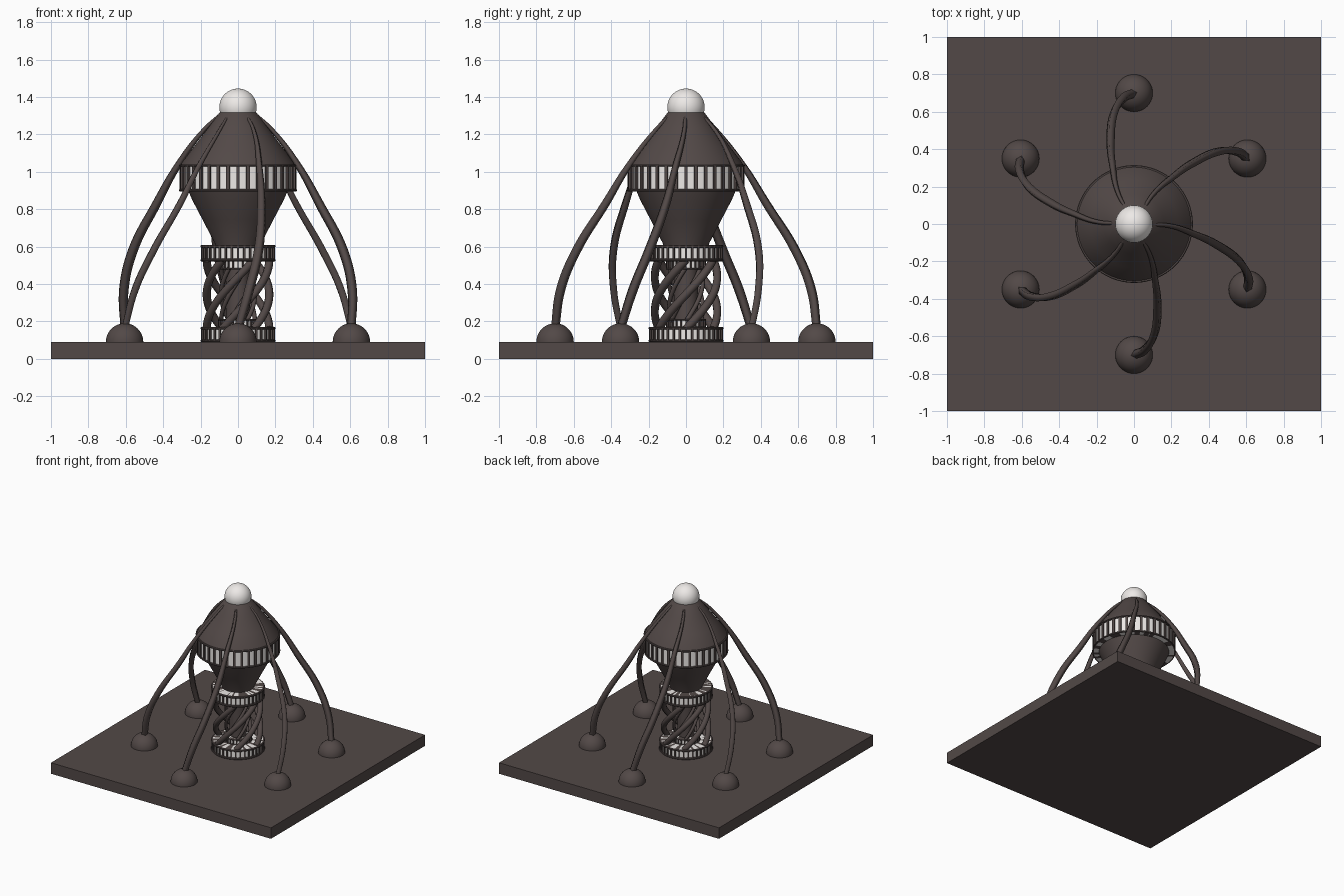
import bpy, bmesh, math
from mathutils import Matrix, Vector

if "Cube" in bpy.data.objects:
    bpy.data.objects.remove(bpy.data.objects["Cube"])


def material(name, c):
    m = bpy.data.materials.new(name)
    m.diffuse_color = (*c, 1)
    m.use_nodes = True
    m.node_tree.nodes["Principled BSDF"].inputs["Base Color"].default_value = m.diffuse_color
    return m


DARK = material("dark_metal", (0.085, 0.066, 0.063))
WHITE = material("white_panel", (0.85, 0.82, 0.8))


def finish(bm, name, mat, smooth=True):
    me = bpy.data.meshes.new(name)
    bmesh.ops.recalc_face_normals(bm, faces=bm.faces)
    bm.to_mesh(me)
    bm.free()
    ob = bpy.data.objects.new(name, me)
    bpy.context.collection.objects.link(ob)
    me.materials.append(mat)
    if smooth:
        bpy.ops.object.select_all(action='DESELECT')
        ob.select_set(True)
        bpy.context.view_layer.objects.active = ob
        bpy.ops.object.shade_smooth_by_angle(angle=math.radians(35))
    return ob


def lathe(name, profile, mat, at=(0, 0), steps=64):
    """Spin an (r, z) profile round z; starts and ends on the axis."""
    bm = bmesh.new()
    vs = [bm.verts.new((r, 0, z)) for r, z in profile]
    es = [bm.edges.new(p) for p in zip(vs, vs[1:])]
    bmesh.ops.spin(bm, geom=vs + es, cent=(0, 0, 0), axis=(0, 0, 1),
                   angle=math.tau, steps=steps, use_duplicate=False)
    bmesh.ops.remove_doubles(bm, verts=bm.verts, dist=1e-5)
    bmesh.ops.translate(bm, verts=bm.verts, vec=(*at, 0))
    return finish(bm, name, mat)


def drum(name, r, z0, z1, mat):
    return lathe(name, [(0, z0), (r, z0), (r, z1), (0, z1)], mat)


def window_band(name, r, z0, z1, rim, n, bar):
    """White drum with dark rims above and below and n dark bars."""
    drum(name + "_panels", r - 0.012, z0, z1, WHITE)
    for label, a in (("_lower_rim", z0), ("_upper_rim", z1 - rim)):
        c = rim * 0.3
        lathe(name + label, [(0, a), (r - c, a), (r, a + c), (r, a + rim - c),
                             (r - c, a + rim), (0, a + rim)], DARK)
    bm = bmesh.new()
    for i in range(n):
        m = (Matrix.Rotation(math.tau * i / n, 4, 'Z')
             @ Matrix.Translation((r - 0.012, 0, (z0 + z1) / 2))
             @ Matrix.Diagonal((0.02, bar, z1 - z0 - 0.004, 1)))
        bmesh.ops.create_cube(bm, size=1, matrix=m)
    finish(bm, name + "_bars", DARK, False)


def strut(name, pts, radii, depth, res=0, kind='POLY'):
    cu = bpy.data.curves.new(name, 'CURVE')
    cu.dimensions = '3D'
    cu.bevel_depth = depth
    cu.bevel_resolution = res
    cu.use_fill_caps = True
    sp = cu.splines.new(kind)
    if kind == 'BEZIER':
        sp.bezier_points.add(len(pts) - 1)
        sp.resolution_u = 8
        for b, p, r in zip(sp.bezier_points, pts, radii):
            b.co, b.radius = p, r
            b.handle_left_type = b.handle_right_type = 'AUTO'
    else:
        sp.points.add(len(pts) - 1)
        for b, p, r in zip(sp.points, pts, radii):
            b.co, b.radius = (*p, 1), r
    ob = bpy.data.objects.new(name, cu)
    bpy.context.collection.objects.link(ob)
    cu.materials.append(DARK)


# square base slab
bm = bmesh.new()
bmesh.ops.create_cube(bm, size=1, matrix=Matrix.Translation((0, 0, 0.045))
                      @ Matrix.Diagonal((2, 2, 0.09, 1)))
finish(bm, "base_slab", DARK, False)

# main double-cone body and its window band
lathe("body_cone_lower", [(0, 0.58), (0.115, 0.58), (0.125, 0.62), (0.19, 0.745),
                          (0.245, 0.85), (0.268, 0.905), (0, 0.905)], DARK)
lathe("body_cone_upper", [(0, 1.03), (0.308, 1.03), (0.3, 1.05), (0.235, 1.135),
                          (0.16, 1.235), (0.1, 1.315), (0.08, 1.33), (0, 1.33)], DARK)
window_band("body_band", 0.315, 0.895, 1.04, 0.012, 36, 0.018)

# top ball
bm = bmesh.new()
bmesh.ops.create_uvsphere(bm, u_segments=40, v_segments=24, radius=0.1,
                          matrix=Matrix.Translation((0, 0, 1.345)))
finish(bm, "top_ball", WHITE)

# centre column and collars
drum("centre_column", 0.065, 0.09, 0.6, DARK)
window_band("lower_collar", 0.2, 0.09, 0.17, 0.014, 36, 0.01)
window_band("lower_inner_collar", 0.108, 0.165, 0.212, 0.007, 24, 0.008)
window_band("upper_inner_collar", 0.108, 0.478, 0.53, 0.007, 24, 0.008)
window_band("upper_collar", 0.2, 0.52, 0.61, 0.016, 36, 0.01)

# twisted struts between the collars
for label, n, r, z0, z1, twist, depth in (
        ("outer_twist", 6, 0.167, 0.16, 0.53, 120, 0.022),
        ("inner_twist", 6, 0.09, 0.2, 0.49, 120, 0.012)):
    for i in range(n):
        pts = []
        for k in range(25):
            a = math.radians(360 * i / n + twist * (k / 24 - 0.5))
            pts.append((r * math.cos(a), r * math.sin(a), z0 + (z1 - z0) * k / 24))
        strut(f"{label}_{i + 1}", pts, [1] * 25, depth, 2)

# swirling legs: (sideways, outward, height, thickness), with domed feet
PATH = [(0.03, 0.06, 1.33, 0.3), (0.085, 0.165, 1.22, 0.45), (0.115, 0.315, 1.02, 0.7),
        (0.125, 0.43, 0.83, 0.9), (0.11, 0.585, 0.58, 1), (0.06, 0.67, 0.37, 1),
        (0, 0.7, 0.16, 0.9)]
for i in range(6):
    a = math.radians(30 + 60 * i)
    out, side = Vector((math.cos(a), math.sin(a), 0)), Vector((-math.sin(a), math.cos(a), 0))
    pts = [out * r + side * t + Vector((0, 0, z)) for t, r, z, _ in PATH]
    strut(f"leg_{i + 1}", pts, [p[3] for p in PATH], 0.026, 0, 'BEZIER')
    dome = [(0.1 * math.cos(k * math.pi / 24), 0.09 + 0.1 * math.sin(k * math.pi / 24))
            for k in range(12)]
    lathe(f"foot_{i + 1}", [(0, 0.085), (0.1, 0.085)] + dome + [(0, 0.19)], DARK,
          at=(0.7 * out.x, 0.7 * out.y), steps=40)
